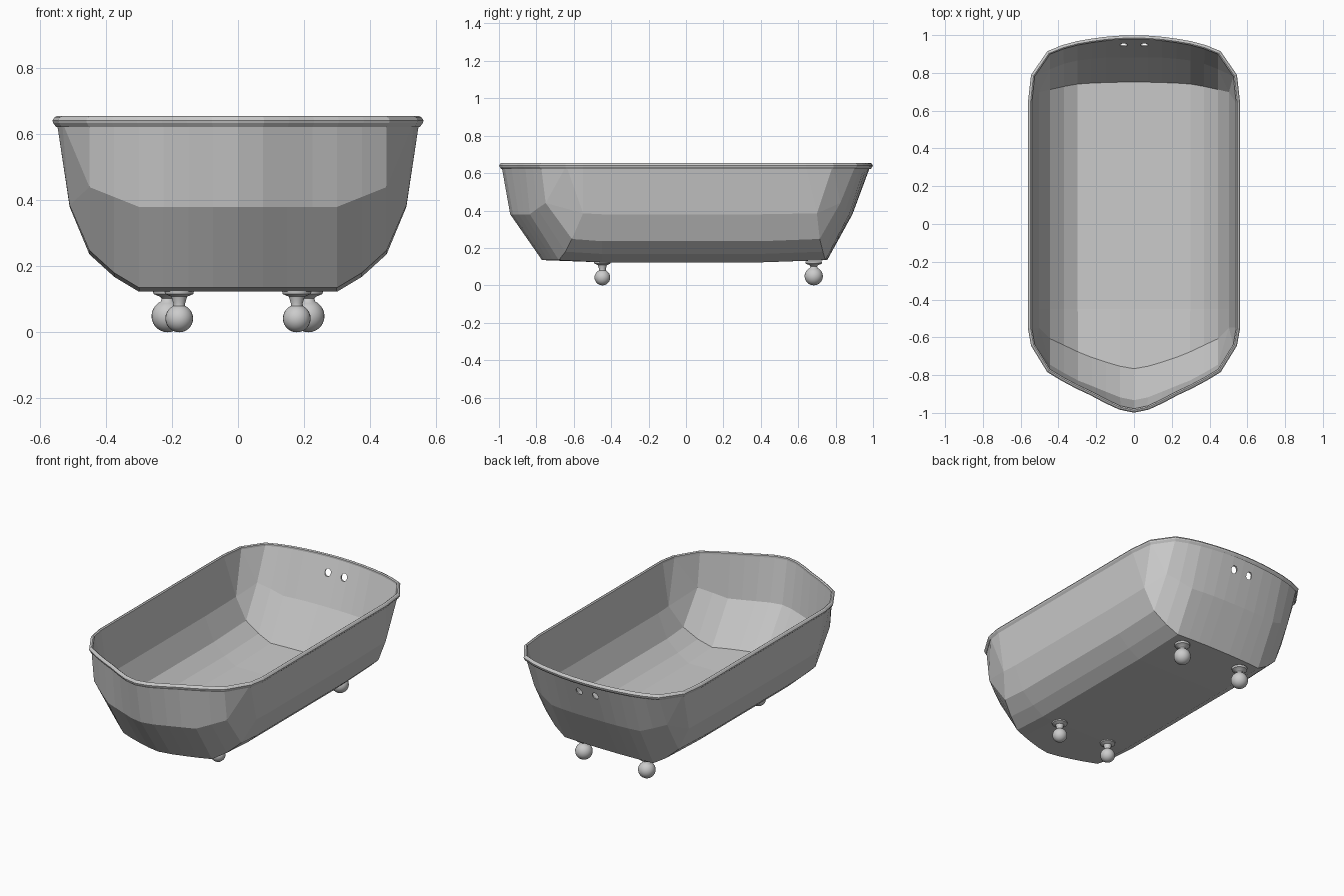
import bpy, bmesh, math
from mathutils import Vector

if "Cube" in bpy.data.objects:
    bpy.data.objects.remove(bpy.data.objects["Cube"])


def make_object(name, bm):
    bmesh.ops.remove_doubles(bm, verts=bm.verts, dist=0.0005)
    bmesh.ops.recalc_face_normals(bm, faces=bm.faces)
    me = bpy.data.meshes.new(name)
    bm.to_mesh(me)
    bm.free()
    ob = bpy.data.objects.new(name, me)
    bpy.context.collection.objects.link(ob)
    return ob


def face(bm, pts):
    # every face is made together with its mirror image in x
    for s in (1, -1):
        bm.faces.new([bm.verts.new((s * x, y, z)) for x, y, z in pts])


def patch(bm, rows):
    for a, b in zip(rows, rows[1:]):
        for i in range(len(a) - 1):
            face(bm, (a[i], a[i + 1], b[i + 1], b[i]))


# end walls: y of the floor crease, the waist and the rim, from centre outwards
XS = [0, .075, .15, .225, .3, .375, .45]
ZS = [[.135] * 5 + [.18, .248], [.38] * 5 + [.41, .44], [.638] * 7]
FRONT = [[-.77, -.757, -.735, -.71, -.68, -.645, -.61],
         [-.94, -.925, -.895, -.865, -.835, -.795, -.75],
         [-.986, -.97, -.935, -.895, -.86, -.82, -.775]]
BACK = [[.755, .755, .753, .75, .745, .732, .715],
        [.89, .89, .888, .882, .873, .855, .825],
        [.986, .984, .978, .968, .955, .935, .905]]


def end_rows(table):
    return [list(zip(XS, ys, zs)) for ys, zs in zip(table, ZS)]


front, back = end_rows(FRONT), end_rows(BACK)
front_side = [(.51, -.55, .385), (.549, -.55, .638)]
back_side = [(.51, .70, .385), (.549, .64, .638)]
front_corner, back_corner = (.533, -.64, .638), (.533, .785, .638)

# tub shell
bm = bmesh.new()
patch(bm, front)
patch(bm, back)
sections = [front[0] + front_side]
for y in (-.45, .4):
    sections.append([(x, y, z - .012) for x, z in zip(XS, ZS[0])]
                    + [(.51, y, .38), (.549, y, .638)])
sections.append(back[0] + back_side)
patch(bm, sections)
for rows, side, corner in ((front, front_side, front_corner),
                           (back, back_side, back_corner)):
    c, e1, e2 = (r[-1] for r in rows)
    face(bm, (c, side[0], e1))
    face(bm, (e1, corner, e2))
    face(bm, (e1, side[0], corner))
    face(bm, (side[0], side[1], corner))
shell = make_object("tub_shell", bm)
solid = shell.modifiers.new("wall", 'SOLIDIFY')
solid.thickness = .008
solid.offset = -1

# two overflow holes through the back wall
bm = bmesh.new()
for s in (1, -1):
    ring = [(s * .055 + .02 * math.cos(a), .022 * math.sin(a) + .56)
            for a in (i * math.tau / 12 for i in range(12))]
    near = [bm.verts.new((x, .85, z)) for x, z in ring]
    far = [bm.verts.new((x, 1.1, z)) for x, z in ring]
    bm.faces.new(near)
    bm.faces.new(far)
    for i in range(12):
        j = (i + 1) % 12
        bm.faces.new((near[i], near[j], far[j], far[i]))
cutter = make_object("hole_cutter", bm)
cutter.hide_render = True
cut = shell.modifiers.new("holes", 'BOOLEAN')
cut.object = cutter
cut.solver = 'EXACT'
bpy.context.view_layer.objects.active = shell
shell.select_set(True)
for m in ("wall", "holes"):
    bpy.ops.object.modifier_apply(modifier=m)
bpy.data.objects.remove(cutter)

# rolled rim swept around the top outline
half = front[2] + [front_corner, front_side[1], back_side[1], back_corner] + back[2][::-1]
path = [Vector(p[:2]) for p in half]
path += [Vector((-p.x, p.y)) for p in path[-2:0:-1]]
section = [(-.008, .634), (.002, .622), (.011, .634), (.013, .642),
           (.006, .652), (-.001, .655), (-.008, .650)]
bm = bmesh.new()
loops = []
n = len(path)
for i, p in enumerate(path):
    t = (path[(i + 1) % n] - p).normalized() + (p - path[i - 1]).normalized()
    out = Vector((t.y, -t.x)).normalized()
    loops.append([bm.verts.new((p.x + out.x * d, p.y + out.y * d, z)) for d, z in section])
for i in range(n):
    a, b = loops[i], loops[(i + 1) % n]
    for k in range(len(section)):
        m = (k + 1) % len(section)
        bm.faces.new((a[k], b[k], b[m], a[m]))
make_object("rim", bm)


# ball feet: flared neck on top of a ball, turned around z
def foot(name, x, y, r):
    prof = [(r * math.sin(a), r - r * math.cos(a))
            for a in (math.pi * i / 14 for i in range(13))]
    prof += [(.018, 2 * r + .004), (.024, .108), (.043, .116), (.045, .128), (0, .128)]
    bm = bmesh.new()
    vs = [bm.verts.new((q, 0, z)) for q, z in prof]
    edges = [bm.edges.new(e) for e in zip(vs, vs[1:])]
    bmesh.ops.spin(bm, geom=vs + edges, cent=(0, 0, 0), axis=(0, 0, 1),
                   angle=math.tau, steps=24)
    ob = make_object(name, bm)
    ob.location = (x, y, 0)
    bpy.ops.object.select_all(action='DESELECT')
    ob.select_set(True)
    bpy.context.view_layer.objects.active = ob
    bpy.ops.object.shade_smooth_by_angle(angle=math.radians(40))


for s, label in ((1, "right"), (-1, "left")):
    foot("front_foot_" + label, s * .178, -.447, .042)
    foot("back_foot_" + label, s * .213, .683, .049)
